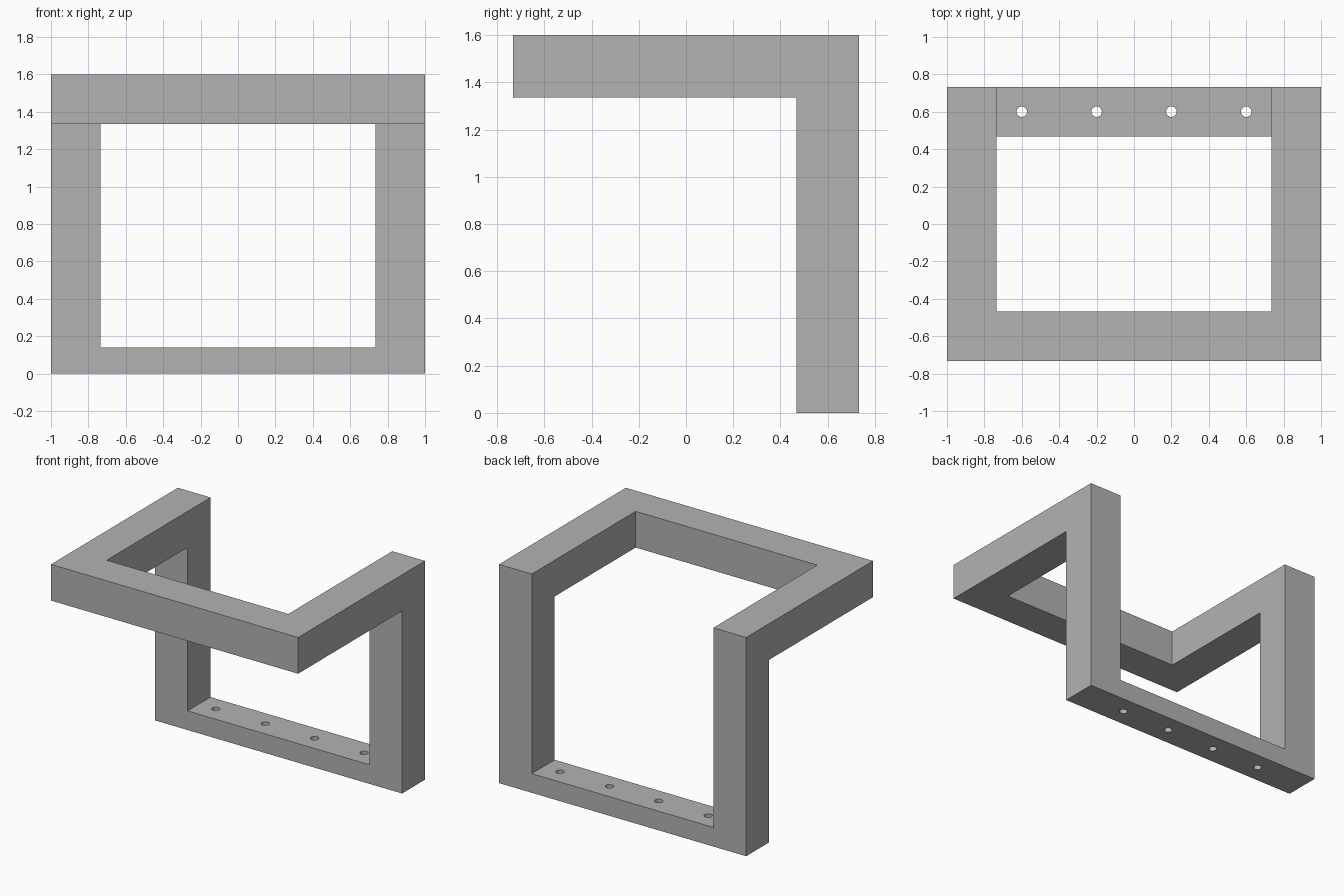
import bpy, bmesh
from mathutils import Vector

cube = bpy.data.objects.get("Cube")
if cube:
    bpy.data.objects.remove(cube, do_unlink=True)

WIDTH, DEPTH, HEIGHT = 2.0, 1.466, 1.6
BAR = 0.265          # thickness of the square bars
BASE = 0.14          # height of the bottom rail
HOLE_RADIUS = 0.028

grey = bpy.data.materials.new("plain_grey")
grey.use_nodes = True
colour = (0.45, 0.45, 0.45, 1)
grey.diffuse_color = colour
grey.node_tree.nodes["Principled BSDF"].inputs["Base Color"].default_value = colour


def make_object(name, bm):
    bmesh.ops.recalc_face_normals(bm, faces=bm.faces)
    mesh = bpy.data.meshes.new(name)
    bm.to_mesh(mesh)
    bm.free()
    mesh.materials.append(grey)
    obj = bpy.data.objects.new(name, mesh)
    bpy.context.collection.objects.link(obj)
    return obj


def cut(target, cutter):
    cutter.hide_render = True
    mod = target.modifiers.new(cutter.name, "BOOLEAN")
    mod.operation, mod.solver, mod.object = "DIFFERENCE", "EXACT", cutter
    bpy.context.view_layer.objects.active = target
    bpy.ops.object.modifier_apply(modifier=mod.name)
    bpy.data.objects.remove(cutter, do_unlink=True)


# Bracket frame: an L-shaped side profile drawn out to the full width
front, back = -DEPTH / 2, DEPTH / 2
profile = [(front, HEIGHT), (back, HEIGHT), (back, 0), (back - BAR, 0),
           (back - BAR, HEIGHT - BAR), (front, HEIGHT - BAR)]
bm = bmesh.new()
side = bm.faces.new([bm.verts.new((-WIDTH / 2, y, z)) for y, z in profile])
drawn = bmesh.ops.extrude_face_region(bm, geom=[side])["geom"]
bmesh.ops.translate(bm, vec=(WIDTH, 0, 0),
                    verts=[v for v in drawn if isinstance(v, bmesh.types.BMVert)])
frame = make_object("bracket_frame", bm)

# Opening between the arms and the uprights
low = Vector((BAR - WIDTH / 2, front + BAR, BASE))
high = Vector((WIDTH / 2 - BAR, back + 1, HEIGHT + 1))
bm = bmesh.new()
bmesh.ops.create_cube(bm, size=1)
bmesh.ops.scale(bm, vec=high - low, verts=bm.verts)
bmesh.ops.translate(bm, vec=(low + high) / 2, verts=bm.verts)
cut(frame, make_object("opening_cutter", bm))

# Four screw holes through the bottom rail
bm = bmesh.new()
for i in range(4):
    hole = bmesh.ops.create_cone(bm, cap_ends=True, segments=32, depth=BASE * 3,
                                 radius1=HOLE_RADIUS, radius2=HOLE_RADIUS)
    bmesh.ops.translate(bm, vec=(-0.6 + 0.4 * i, back - BAR / 2, BASE / 2),
                        verts=hole["verts"])
cut(frame, make_object("screw_hole_cutter", bm))

# Smooth hole walls, crisp bar edges
frame.select_set(True)
bpy.context.view_layer.objects.active = frame
bpy.ops.object.shade_smooth_by_angle(angle=0.5)
